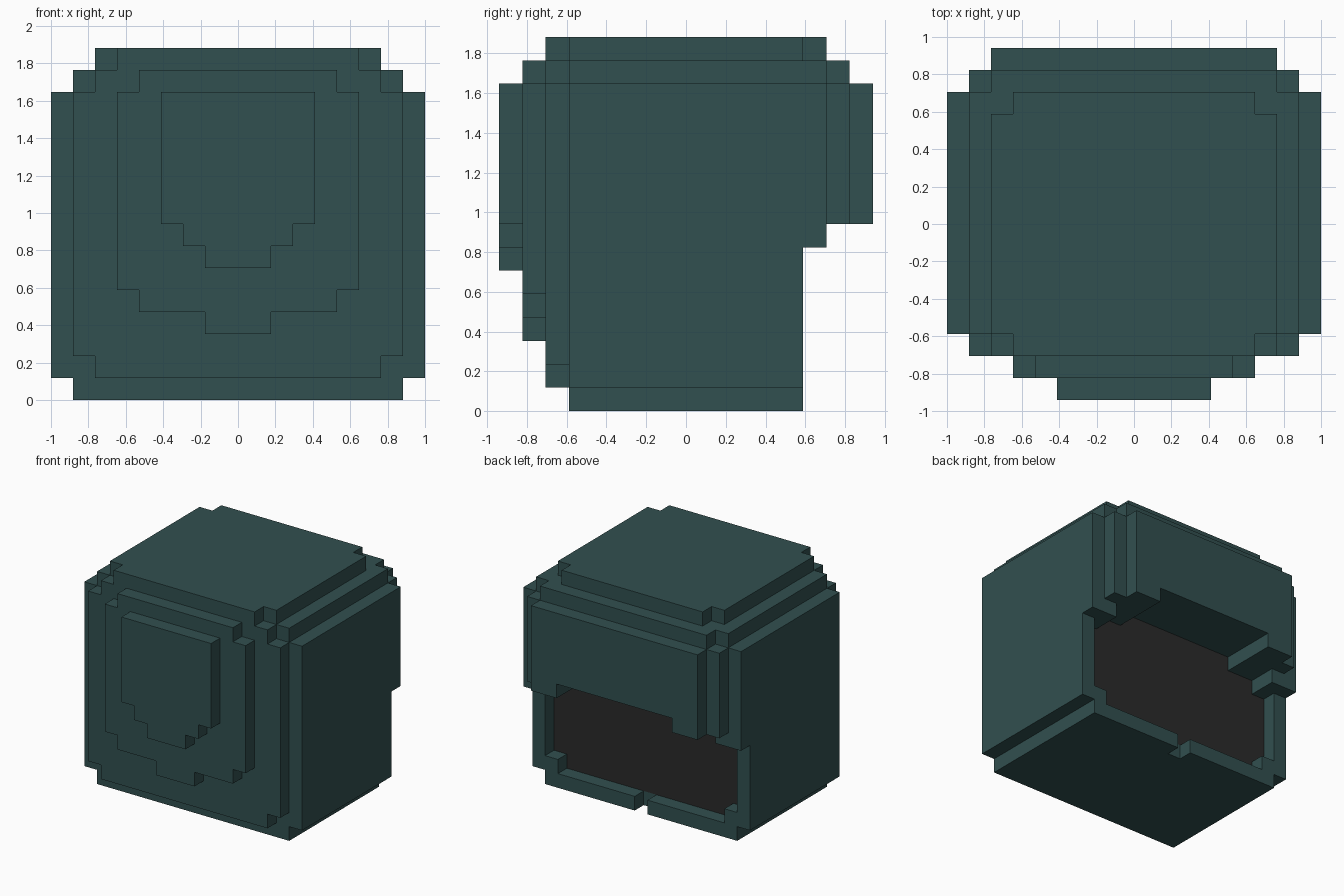
import bpy

if "Cube" in bpy.data.objects:
    bpy.data.objects.remove(bpy.data.objects["Cube"])

U = 2 / 17  # size of one cube step


def material(name, rgb):
    m = bpy.data.materials.new(name)
    m.diffuse_color = (*rgb, 1)
    m.use_nodes = True
    m.node_tree.nodes["Principled BSDF"].inputs["Base Color"].default_value = m.diffuse_color
    return m


teal = material("dark_slate_teal", (0.031, 0.080, 0.080))
black = material("charcoal", (0.024, 0.024, 0.024))


def steps(rows):
    """Right-hand stepped edge, bottom to top, from (half width, z0, z1) rows."""
    return [p for w, z0, z1 in rows for p in ((w, z0), (w, z1))]


def mirror(points):
    return [(-x, z) for x, z in points]


def slab(name, y0, y1, rows, opening=(), cap="front", mat=teal):
    """Extrude a mirrored stepped outline along y; the cap is its exposed end."""
    outer, inner = steps(rows), steps(opening)
    outline = outer + mirror(outer)[::-1] + mirror(inner) + inner[::-1]
    n = len(outline)
    verts = [(x * U, (y - 8) * U, z * U) for y in (y0, y1) for x, z in outline]
    faces = []
    if y0 != y1:
        faces = [(i, n + i, n + (i + 1) % n, (i + 1) % n) for i in range(n)]
    if cap == "front":
        faces.append(tuple(range(n)))
    else:
        faces.append(tuple(range(2 * n - 1, n - 1, -1)))
    mesh = bpy.data.meshes.new(name)
    mesh.from_pydata(verts, [], faces)
    mesh.materials.append(mat)
    mesh.validate()
    obj = bpy.data.objects.new(name, mesh)
    bpy.context.collection.objects.link(obj)


# Stepped face plates
slab("front_plate_outer", 0, 1, [(1.5, 6, 7), (2.5, 7, 8), (3.5, 8, 14)])
slab("front_plate_middle", 1, 2,
     [(1.5, 3, 4), (4.5, 4, 5), (5.5, 5, 14), (4.5, 14, 15)])
slab("front_plate_inner", 2, 3,
     [(6.5, 1, 2), (7.5, 2, 14), (6.5, 14, 15), (5.5, 15, 16)])

# Main shell
shell = [(7.5, 0, 1), (8.5, 1, 14), (7.5, 14, 15), (6.5, 15, 16)]
slab("main_shell", 3, 12, shell)

# Rim around the rear opening, split by a notch at the bottom
hole = [(6.5, 1, 2), (7.5, 2, 7), (6.5, 7, 8), (4.5, 8, 9)]
notch = [(0.5, 0, 1)]
slab("rear_rim", 12, 13, shell, notch + hole, cap="back")
slab("rear_opening_panel", 12, 12, hole, cap="back", mat=black)
slab("notch_panel", 12, 12, notch, cap="back")

# Stepped overhang above the opening
arch = [(4.5, 8, 9)]
slab("rear_overhang_inner", 13, 14,
     [(8.5, 7, 14), (7.5, 14, 15), (5.5, 15, 16)], [(6.5, 7, 8)] + arch, "back")
slab("rear_overhang_middle", 14, 15,
     [(7.5, 8, 14), (6.5, 14, 15)], arch, "back")
slab("rear_overhang_outer", 15, 16, [(6.5, 8, 14)], arch, "back")
